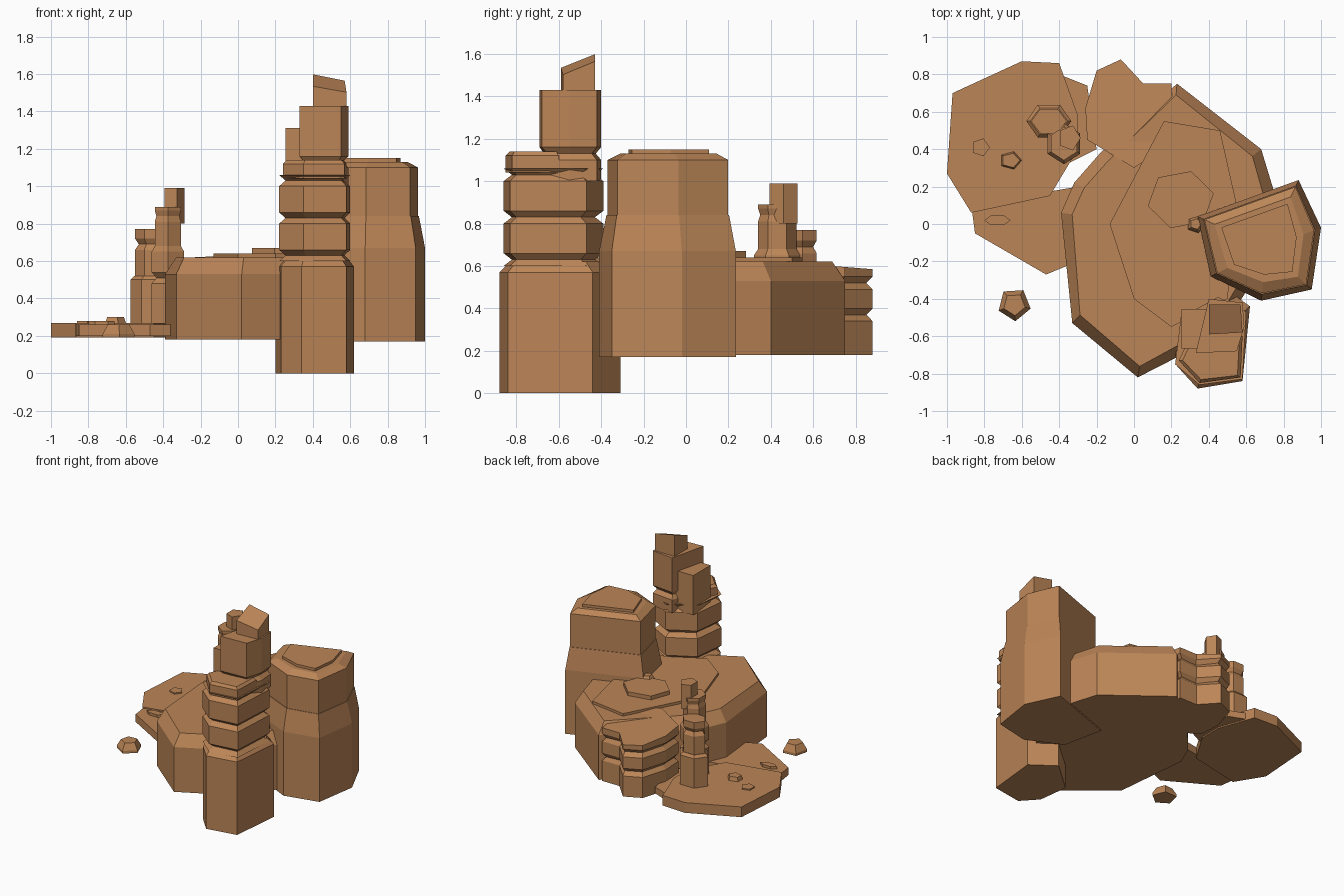
import bpy
import bmesh
from math import cos, sin, tau
from mathutils import Vector

cube = bpy.data.objects.get("Cube")
if cube:
    bpy.data.objects.remove(cube, do_unlink=True)

sandstone = bpy.data.materials.new("sandstone")
sandstone.use_nodes = True
colour = (.5, .235, .095, 1)
sandstone.diffuse_color = colour
shader = sandstone.node_tree.nodes["Principled BSDF"]
shader.inputs["Base Color"].default_value = colour


def ring(x, y, width, depth, sides, turn=0):
    """Regular polygon stretched to two radii; turn is in steps of one side."""
    angles = [tau * (i + turn) / sides for i in range(sides)]
    return [(x + width * cos(a), y + depth * sin(a)) for a in angles]


def shrink(outline, distance):
    """Move every corner the same distance towards the middle."""
    points = [Vector(point) for point in outline]
    middle = sum(points, Vector((0, 0))) / len(points)
    return [p + (middle - p).normalized() * distance for p in points]


def rock(name, outline, bottom, top, bevel_height=0, bevel_inset=0,
         grooves=(), groove_depth=.03, tilt=(0, 0)):
    """Upright rock with weathered grooves, a bevelled rim and a tilted top."""
    levels = [(bottom, 0)]
    for height in grooves:
        levels += [(height - .03, 0), (height, groove_depth), (height + .03, 0)]
    if bevel_height:
        levels.append((top - bevel_height, 0))
    levels.append((top, bevel_inset))

    bm = bmesh.new()
    rings = []
    for height, inset in levels:
        corners = shrink(outline, inset)
        rings.append([bm.verts.new((p.x, p.y, height)) for p in corners])
    middle = sum((v.co for v in rings[-1]), Vector()) / len(outline)
    for vert in rings[-1]:
        offset = vert.co - middle
        vert.co.z += tilt[0] * offset.x + tilt[1] * offset.y

    for lower, upper in zip(rings, rings[1:]):
        for i in range(len(outline)):
            bm.faces.new((lower[i - 1], lower[i], upper[i], upper[i - 1]))
    bm.faces.new(rings[0])
    bm.faces.new(rings[-1])
    bmesh.ops.recalc_face_normals(bm, faces=bm.faces)

    mesh = bpy.data.meshes.new(name)
    bm.to_mesh(mesh)
    bm.free()
    mesh.materials.append(sandstone)
    bpy.context.collection.objects.link(bpy.data.objects.new(name, mesh))


# Main plateau with thin terraces
plateau = [(.02, -.82), (.45, -.6), (.7, -.2), (.75, .17), (.68, .4), (.23, .75),
           (-.18, .38), (-.32, .22), (-.39, .06), (-.33, -.53)]
rock("plateau", plateau, .18, .62, bevel_height=.09, bevel_inset=.06)
terrace = [(.2, -.55), (.5, -.4), (.55, .1), (.46, .5), (.16, .55), (-.13, 0), (0, -.4)]
rock("plateau_terrace", terrace, .6, .64)
rock("upper_terrace", ring(.25, .13, .18, .16, sides=6, turn=.2), .6, .67)
rock("terrace_stone", ring(.33, 0, .05, .05, sides=5), .6, .69,
     bevel_height=.03, bevel_inset=.02)

# Banded buttress behind the plateau, its top sloping to the back
buttress = [(0, .3), (.22, .45), (.2, .75), (.05, .75), (-.07, .88), (-.2, .82),
            (-.26, .62), (-.25, .45)]
rock("back_buttress", buttress, .18, .605, grooves=(.37, .52), tilt=(0, -.08))

# Broad mesa: foot, narrower head and flat cap
mesa = [(.34, .04), (.41, -.28), (.68, -.41), (.95, -.35), (1, -.02), (.88, .235)]
rock("mesa_foot", mesa, .17, .84, bevel_height=.17, bevel_inset=.035)
rock("mesa_head", shrink(mesa, .04), .8, 1.13, bevel_height=.03, bevel_inset=.06)
rock("mesa_cap", shrink(mesa, .14), 1.1, 1.15)

# Tall spire: plain base, grooved waist and a shelf facing forward
base = [(.23, -.76), (.34, -.88), (.58, -.84), (.62, -.44), (.44, -.31), (.2, -.52)]
rock("spire_base", base, 0, .62, bevel_height=.05, bevel_inset=.05)
waist = [(.22, -.75), (.35, -.86), (.58, -.83), (.6, -.47), (.45, -.39), (.25, -.5)]
rock("spire_waist", waist, .6, 1.06, grooves=(.63, .83, 1.03), groove_depth=.04)
shelf = [(.24, -.73), (.35, -.85), (.57, -.82), (.58, -.6), (.3, -.6)]
rock("spire_shelf", shelf, 1.04, 1.14, bevel_height=.02, bevel_inset=.02)

# Stepped crown of the spire
rock("crown_side", ring(.34, -.56, .12, .15, sides=4, turn=.5), 1, 1.31)
crown = [(.33, -.69), (.55, -.68), (.59, -.55), (.58, -.42), (.4, -.4)]
rock("crown_middle", crown, 1, 1.43, grooves=(1.13,))
peak = [(.4, -.59), (.58, -.58), (.57, -.43), (.4, -.43)]
rock("crown_peak", peak, 1.4, 1.55, tilt=(-.2, .4))

# Low ground slabs
ground = [(-.97, .7), (-1, .27), (-.87, .06), (-.45, .15), (-.3, .4), (-.3, .58),
          (-.4, .86), (-.6, .87)]
rock("ground_slab", ground, .19, .27)
front = [(-.87, .1), (-.85, -.05), (-.47, -.27), (-.3, -.2), (-.3, .2)]
rock("front_slab", front, .2, .26)
back = [(-.4, .8), (-.4, .3), (-.2, .4), (-.25, .74)]
rock("back_slab", back, .2, .25)

# Pair of thin stepped pillars
short = ring(-.455, .55, .12, .1, sides=6)
rock("short_pillar_foot", short, .2, .52, bevel_height=.02, bevel_inset=.02)
rock("short_pillar", shrink(short, .025), .5, .77, grooves=(.69,), groove_depth=.02)
tall = ring(-.375, .43, .1, .11, sides=6, turn=.5)
rock("tall_pillar", tall, .2, .68, grooves=(.51,), bevel_height=.03, bevel_inset=.02)
rock("tall_pillar_neck", shrink(tall, .02), .6, .89, grooves=(.84,), groove_depth=.01)
rock("tall_pillar_tip", ring(-.345, .46, .06, .07, sides=5), .8, .99)

# Scattered stones
rock("loose_boulder", ring(-.64, -.43, .09, .09, sides=5, turn=.8), .19, .26,
     bevel_height=.05, bevel_inset=.03)
rock("slab_stone", ring(-.66, .34, .06, .05, sides=5), .2, .3,
     bevel_height=.03, bevel_inset=.01)
rock("flat_stone", ring(-.82, .41, .05, .05, sides=5), .2, .28)
rock("front_stone", ring(-.73, .02, .07, .03, sides=6), .2, .28)
